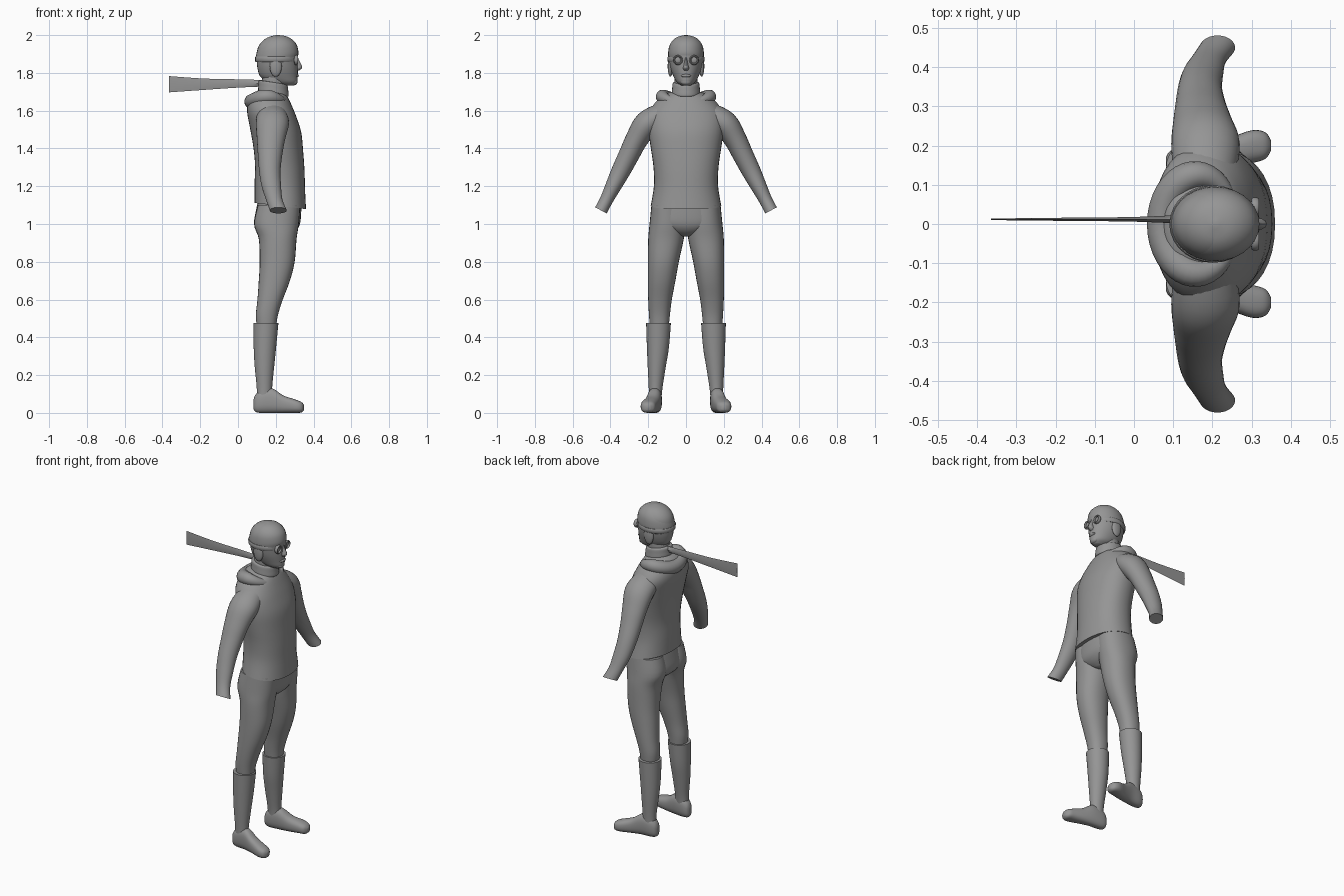
import bpy, bmesh, math
from mathutils import Vector, Matrix

if "Cube" in bpy.data.objects:
    bpy.data.objects.remove(bpy.data.objects["Cube"])

grey = bpy.data.materials.new("plain_grey")
grey.diffuse_color = (0.3, 0.3, 0.3, 1)
grey.use_nodes = True
grey.node_tree.nodes["Principled BSDF"].inputs["Base Color"].default_value = grey.diffuse_color


def finish(name, bm, mirror=False, angle=50):
    bmesh.ops.remove_doubles(bm, verts=bm.verts, dist=0.0002)
    bmesh.ops.recalc_face_normals(bm, faces=bm.faces)
    me = bpy.data.meshes.new(name)
    bm.to_mesh(me)
    bm.free()
    me.materials.append(grey)
    ob = bpy.data.objects.new(name, me)
    bpy.context.collection.objects.link(ob)
    bpy.ops.object.select_all(action='DESELECT')
    ob.select_set(True)
    bpy.context.view_layer.objects.active = ob
    bpy.ops.object.shade_smooth_by_angle(angle=math.radians(angle))
    if mirror:
        m = ob.modifiers.new("mirror", 'MIRROR')
        m.use_axis = (False, True, False)
    return ob


def spline(keys, steps):
    """Catmull-Rom interpolation of number tuples."""
    out = []
    for i in range(len(keys) - 1):
        quad = (keys[max(i - 1, 0)], keys[i], keys[i + 1], keys[min(i + 2, len(keys) - 1)])
        for s in range(steps):
            t = s / steps
            out.append(tuple(0.5 * (2 * b + (c - a) * t + (2 * a - 5 * b + 4 * c - d) * t * t
                                    + (3 * b - a - 3 * c + d) * t ** 3) for a, b, c, d in zip(*quad)))
    return out + [tuple(keys[-1])]


def loft(name, rings, power=2.0, segs=28, caps=True, **kw):
    """Skin rings given as (centre, half axis u, half axis v)."""
    bm = bmesh.new()
    rows = []
    for c, u, v in rings:
        row = []
        for k in range(segs):
            a = 2 * math.pi * k / segs
            ca, sa = math.cos(a), math.sin(a)
            p = c + u * math.copysign(abs(ca) ** (2 / power), ca) + v * math.copysign(abs(sa) ** (2 / power), sa)
            row.append(bm.verts.new(p))
        rows.append(row)
    for r0, r1 in zip(rows, rows[1:]):
        for k in range(segs):
            n = (k + 1) % segs
            bm.faces.new((r0[k], r0[n], r1[n], r1[k]))
    if caps:
        bm.faces.new(rows[0])
        bm.faces.new(rows[-1])
    return finish(name, bm, **kw)


def stack(name, keys, tilt=0.0, steps=4, **kw):
    """Horizontal rings: z, x min, x max, y min, y max; or a y half width for centred parts."""
    keys = [k if len(k) == 5 else (*k[:3], -k[3], k[3]) for k in keys]
    rings = [(Vector(((a + b) / 2, (c + d) / 2, z)),
              Vector(((b - a) / 2, 0, tilt * (b - a) / 2)),
              Vector((0, (d - c) / 2, 0))) for z, a, b, c, d in spline(keys, steps)]
    return loft(name, rings, **kw)


def ball(name, centre, size, **kw):
    bm = bmesh.new()
    bmesh.ops.create_uvsphere(bm, u_segments=20, v_segments=12, radius=1,
                              matrix=Matrix.Translation(centre) @ Matrix.Diagonal((*size, 1)))
    return finish(name, bm, **kw)


# jacket body with its hem lower at the front
stack("jacket", [(1.095, .088, .36, .187), (1.2, .088, .355, .17), (1.3, .09, .352, .172),
                 (1.4, .08, .345, .186), (1.5, .062, .335, .2), (1.58, .048, .31, .2),
                 (1.64, .055, .285, .165), (1.68, .08, .265, .12), (1.7, .11, .25, .07)],
      tilt=-.12, power=2.2, segs=36)

# sleeves, swept in the y-z plane: y, z, x min, x max, radius
arm = spline([(.13, 1.575, .1, .26, .065), (.205, 1.53, .095, .27, .07), (.26, 1.45, .1, .25, .06),
              (.30, 1.37, .105, .235, .055), (.345, 1.28, .112, .225, .05), (.385, 1.2, .125, .228, .042),
              (.42, 1.13, .148, .235, .035), (.45, 1.072, .168, .258, .035)], 4)
rings = []
for i, (y, z, a, b, r) in enumerate(arm):
    p, q = arm[max(i - 1, 0)], arm[min(i + 1, len(arm) - 1)]
    t = Vector((0, q[0] - p[0], q[1] - p[1])).normalized()
    rings.append((Vector(((a + b) / 2, y, z)), Vector(((b - a) / 2, 0, 0)), Vector((0, -t.z, t.y)) * r))
loft("sleeve", rings, mirror=True)

# trousers: pelvis and legs
stack("pelvis", [(1.14, .11, .335, .17), (1.07, .095, .335, .183), (1.0, .085, .328, .187),
                 (.96, .11, .305, .12), (.935, .15, .27, .03)], power=2.2)
stack("trouser_leg", [(1.1, .105, .33, .01, .183), (1.0, .085, .322, .004, .193), (.92, .11, .31, .012, .2),
                      (.8, .115, .3, .038, .202), (.7, .11, .275, .056, .202), (.6, .103, .237, .075, .2),
                      (.52, .095, .212, .085, .196), (.45, .1, .2, .092, .19)], power=2.2, mirror=True)

# boots: shaft and foot
stack("boot_shaft", [(.475, .082, .214, .08, .211), (.35, .083, .202, .09, .207), (.25, .088, .192, .106, .203),
                     (.15, .098, .182, .122, .198), (.1, .1, .18, .128, .196), (.06, .1, .18, .13, .196)],
      mirror=True)
foot = spline([(.082, .16, .012, .02, .07), (.092, .16, .026, .006, .095), (.12, .162, .035, 0, .12),
               (.18, .167, .037, 0, .13), (.24, .18, .039, 0, .092), (.3, .197, .042, 0, .072),
               (.335, .2, .034, .002, .058), (.35, .2, .012, .014, .042)], 4)
loft("boot_foot", [(Vector((x, y, (a + b) / 2)), Vector((0, w, 0)), Vector((0, 0, (b - a) / 2)))
                   for x, y, w, a, b in foot], power=2.5, mirror=True)

# folded hood: a closed tube, fuller at the back
rings = []
for i in range(41):
    a = 2 * math.pi * (i % 40) / 40
    back, side = (1 + math.cos(a)) / 2, math.sin(a) ** 2
    out = Vector((-math.cos(a), math.sin(a), 0))
    c = Vector((.165 - .092 * math.cos(a), .125 * math.sin(a), 1.64 + .03 * side + .008 * back))
    rings.append((c, out * (.014 + .026 * back + .008 * side), Vector((0, 0, .016 + .024 * back + .008 * side))))
loft("hood", rings, segs=14, caps=False)

# neck and scarf
stack("neck", [(1.65, .125, .25, .06), (1.72, .122, .25, .06), (1.79, .13, .26, .06)])
stack("scarf_wrap", [(1.685, .125, .255, .066), (1.69, .108, .268, .075), (1.72, .108, .266, .073),
                     (1.745, .11, .262, .07), (1.75, .125, .25, .062)], tilt=-.16)
tail = spline([(.14, 1.728, 1.762, .012), (0, 1.722, 1.766, .006), (-.18, 1.71, 1.77, .004),
               (-.365, 1.697, 1.783, .002)], 4)
loft("scarf_tail", [(Vector((x, .012, (a + b) / 2)), Vector((0, w, 0)), Vector((0, 0, (b - a) / 2)))
                    for x, a, b, w in tail], segs=4)

# head
stack("head", [(1.732, .215, .295, .022), (1.75, .16, .314, .048), (1.78, .118, .316, .066),
               (1.82, .104, .317, .081), (1.86, .099, .317, .089), (1.9, .098, .318, .092),
               (1.94, .108, .308, .087), (1.97, .131, .284, .07), (1.99, .163, .252, .044),
               (2.0, .202, .212, .006)])

# close fitting cap with ear flaps
stack("cap", [(1.875, .096, .317, .0935), (1.9, .095, .32, .095), (1.94, .106, .31, .089),
              (1.97, .129, .286, .072), (1.99, .162, .253, .045), (2.0, .202, .212, .006)], tilt=.1)
ball("ear_flap", (.2, .083, 1.835), (.032, .014, .055), mirror=True)

# face
stack("nose", [(1.812, .29, .322, .012), (1.825, .29, .338, .016), (1.84, .29, .337, .012),
               (1.865, .29, .324, .008), (1.89, .29, .316, .006)], segs=12)
ball("lips", (.311, 0, 1.785), (.011, .026, .009))
ball("chin", (.297, 0, 1.752), (.018, .028, .017))

# goggles: strap, rims and lenses
stack("goggle_strap", [(1.858, .094, .31, .094), (1.862, .091, .312, .0975), (1.882, .09, .312, .099),
                       (1.886, .093, .31, .096)], steps=1)
rings = []
for i in range(25):
    a = 2 * math.pi * (i % 24) / 24
    out = Vector((0, math.cos(a), math.sin(a)))
    rings.append((Vector((.309, .042, 1.868)) + out * .021, out * .005, Vector((.01, 0, 0))))
loft("goggle_rim", rings, segs=10, caps=False, mirror=True)
ball("goggle_lens", (.304, .042, 1.868), (.009, .02, .02), mirror=True)
